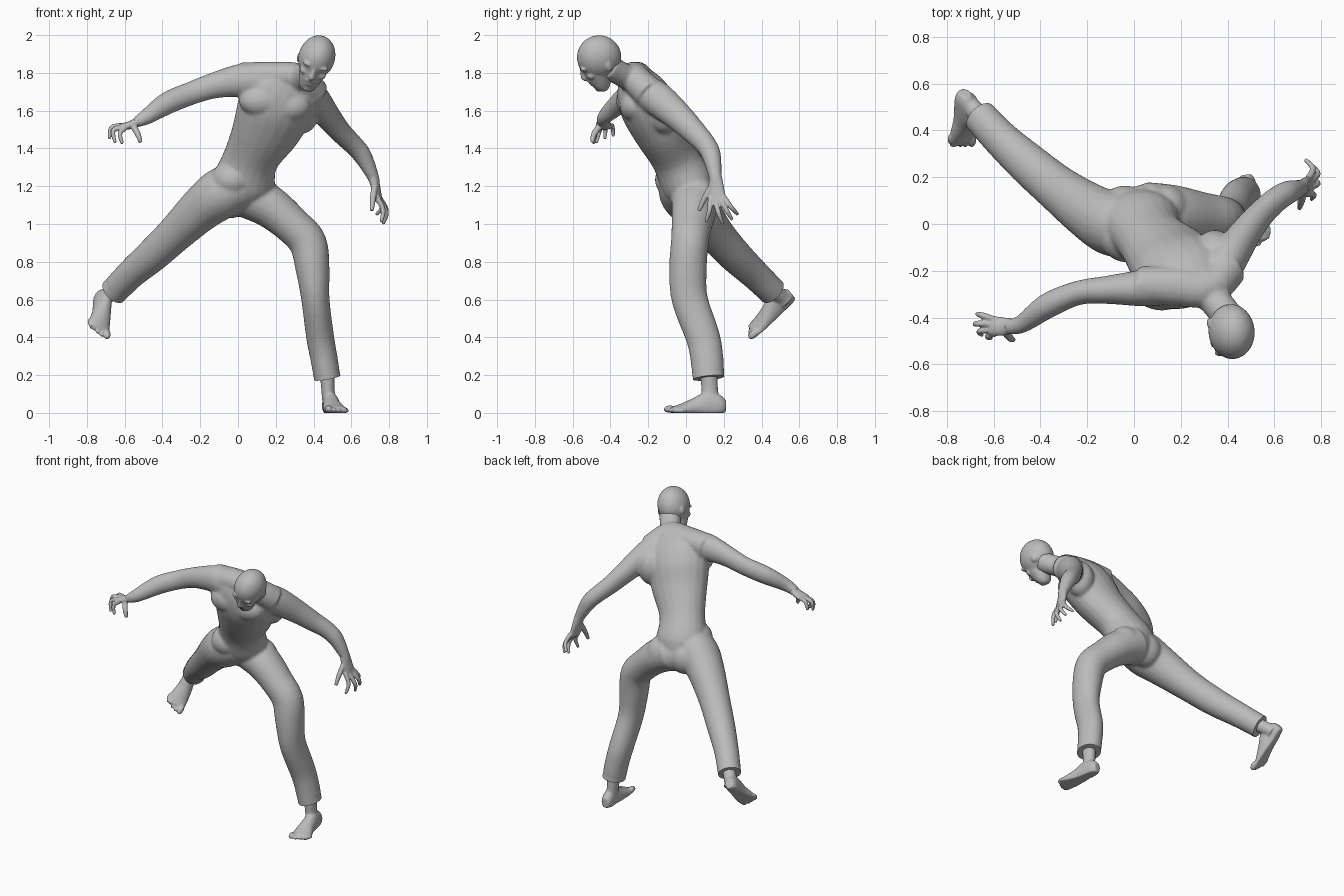
import bpy, bmesh, math
from mathutils import Vector, Matrix

grey = bpy.data.materials.new("plain_grey")
grey.diffuse_color = (0.5, 0.5, 0.5, 1)
IDENT = Matrix.Identity(4)


def spline(pts, n):
    """Catmull-Rom interpolation of (x, y, z, a, b) stations."""
    out = []
    for i in range(len(pts) - 1):
        p0, p1, p2, p3 = (pts[max(0, min(len(pts) - 1, i + k))] for k in (-1, 0, 1, 2))
        for s in range(n):
            t = s / n
            out.append([0.5 * (2 * b + (c - a) * t + (2 * a - 5 * b + 4 * c - d) * t * t
                               + (3 * b - a - 3 * c + d) * t ** 3)
                        for a, b, c, d in zip(p0, p1, p2, p3)])
    return out + [list(pts[-1])]


def loft(bm, stations, side=(1, 0, 0), mat=IDENT, n=4, seg=20, floor=None):
    """Closed tube with elliptical sections; a is the radius along side."""
    st = spline(stations, n)
    pos = [Vector(s[:3]) for s in st]
    rings = []
    for i, s in enumerate(st):
        t = (pos[min(i + 1, len(st) - 1)] - pos[max(i - 1, 0)]).normalized()
        u = Vector(side)
        u = (u - t * u.dot(t)).normalized()
        w = t.cross(u)
        ring = []
        for k in range(seg):
            a = 2 * math.pi * k / seg
            p = pos[i] + u * math.cos(a) * s[3] + w * math.sin(a) * s[4]
            if floor is not None:
                p.z = max(p.z, floor)
            ring.append(bm.verts.new(mat @ p))
        rings.append(ring)
    for r, q in zip(rings, rings[1:]):
        for k in range(seg):
            bm.faces.new((r[k], r[(k + 1) % seg], q[(k + 1) % seg], q[k]))
    bm.faces.new(rings[0][::-1])
    bm.faces.new(rings[-1])


def ball(bm, c, r, mat=IDENT):
    m = mat @ Matrix.Translation(c) @ Matrix.Diagonal((*r, 1))
    bmesh.ops.create_uvsphere(bm, u_segments=24, v_segments=16, radius=1, matrix=m)


def finish(name, bm, voxel=None, smooth=0):
    """Fuse the overlapping volumes into one smooth skin."""
    bmesh.ops.recalc_face_normals(bm, faces=bm.faces)
    me = bpy.data.meshes.new(name)
    bm.to_mesh(me)
    bm.free()
    me.materials.append(grey)
    ob = bpy.data.objects.new(name, me)
    bpy.context.collection.objects.link(ob)
    if voxel is None:                       # plain part with crisp rims
        for p in me.polygons:
            p.use_smooth = len(p.vertices) == 4
        return
    me.shade_smooth()
    rm = ob.modifiers.new("fuse", 'REMESH')
    rm.mode = 'VOXEL'
    rm.voxel_size = voxel
    rm.use_smooth_shade = True
    sm = ob.modifiers.new("soften", 'SMOOTH')
    sm.factor = 0.5
    sm.iterations = smooth


# Body: torso, shoulders, neck, arms and trousers
bm = bmesh.new()
loft(bm, [(.04, .06, 1.10, .12, .10), (.03, .01, 1.21, .165, .14), (.07, -.06, 1.35, .148, .125),
          (.15, -.145, 1.50, .185, .138), (.20, -.20, 1.62, .205, .15),
          (.24, -.24, 1.72, .195, .125), (.28, -.27, 1.80, .12, .065)], (.94, .22, -.2))
for c in [(.12, -.295, 1.655), (.27, -.275, 1.625)]:       # chest muscles
    ball(bm, c, (.115, .075, .085))
ball(bm, (.345, -.115, 1.60), (.085, .09, .12))            # left side of the back
ball(bm, (-.03, -.055, 1.235), (.115, .11, .10))           # right hip front
for c in [(-.04, .065, 1.14), (.05, .07, 1.14), (.13, .07, 1.13)]:   # buttocks
    ball(bm, c, (.105, .10, .11))
loft(bm, [(.02, -.26, 1.77, .08, .085), (.18, -.265, 1.785, .085, .075),
          (.32, -.275, 1.775, .08, .075), (.40, -.19, 1.69, .085, .085)], (0, 1, 0))
loft(bm, [(.28, -.24, 1.75, .09, .085), (.345, -.325, 1.785, .070, .066),
          (.415, -.415, 1.835, .068, .067)])
loft(bm, [(.10, -.27, 1.75, .08, .10), (.02, -.275, 1.76, .077, .09), (-.12, -.282, 1.735, .06, .07),
          (-.24, -.295, 1.695, .052, .062), (-.37, -.35, 1.642, .054, .060),
          (-.48, -.428, 1.57, .039, .043), (-.545, -.44, 1.535, .033, .027)], (0, 1, 0))
loft(bm, [(.36, -.21, 1.70, .09, .09), (.41, -.14, 1.655, .08, .09), (.48, -.035, 1.565, .066, .076),
          (.55, .05, 1.48, .056, .064), (.61, .105, 1.42, .053, .056), (.66, .135, 1.36, .049, .051),
          (.715, .155, 1.25, .032, .035), (.73, .16, 1.19, .022, .034)])
loft(bm, [(.05, .05, 1.15, .12, .13), (.17, .045, 1.09, .112, .122), (.29, .03, .99, .10, .107),
          (.37, .02, .90, .10, .10), (.395, .01, .76, .09, .10), (.41, .02, .60, .075, .096),
          (.435, .09, .40, .074, .091), (.457, .112, .28, .072, .087),
          (.470, .118, .20, .071, .084)])
loft(bm, [(.02, -.01, 1.21, .13, .13), (-.09, .0, 1.16, .135, .14), (-.20, .06, 1.075, .118, .122),
          (-.33, .155, .95, .099, .10), (-.45, .255, .837, .09, .091), (-.56, .355, .742, .079, .081),
          (-.64, .438, .662, .074, .076)])
finish("body_and_trousers", bm, .009, 9)

# Crisp trouser cuffs
bm = bmesh.new()
loft(bm, [(.452, .108, .30, .070, .085), (.473, .12, .185, .070, .083)], n=1, seg=32)
loft(bm, [(-.595, .392, .706, .074, .076), (-.657, .457, .643, .073, .075)], n=1, seg=32)
finish("trouser_cuffs", bm)

# Head, in its own tilted frame: x side, -y forward, z up
up = Vector((.3, -.5, .8)).normalized()
back = Vector((.1, .8, .55))
back = (back - up * back.dot(up)).normalized()
head = Matrix.Translation((.417, -.46, 1.883)) @ Matrix((back.cross(up), back, up)).transposed().to_4x4()
bm = bmesh.new()
ball(bm, (0, 0, 0), (.097, .118, .118), head)
loft(bm, [(0, -.080, -.167, .028, .024), (0, -.068, -.145, .048, .044), (0, -.050, -.09, .066, .070),
          (0, -.032, -.03, .079, .083), (0, -.015, .03, .085, .088)], mat=head)
loft(bm, [(0, -.106, .005, .011, .012), (0, -.116, -.03, .012, .015),
          (0, -.124, -.056, .017, .017), (0, -.112, -.068, .014, .012)], mat=head)
ball(bm, (0, -.108, -.085), (.032, .015, .010), head)       # upper lip
ball(bm, (0, -.105, -.106), (.024, .014, .010), head)       # lower lip
ball(bm, (0, -.088, -.145), (.026, .020, .020), head)       # chin
for s in (-1, 1):
    ball(bm, (s * .036, -.100, .004), (.034, .015, .013), head)     # brow
    ball(bm, (s * .044, -.082, -.050), (.028, .024, .022), head)    # cheek
    ball(bm, (s * .085, .022, -.040), (.012, .022, .033), head)     # ear
finish("head", bm, .006, 4)


# Hands: palm, four fingers and thumb given as base, knuckle, tip
def hand(name, palm, side, digits):
    bm = bmesh.new()
    loft(bm, palm, side)
    for i, (a, b, c) in enumerate(digits):
        r = .016 if i == 4 else .0135
        loft(bm, [(*a, r * 1.1, r * 1.1), (*b, r, r), (*c, r * .65, r * .65)], (.3, .9, .2), seg=10)
    finish(name, bm, .005, 2)


hand("right_hand", [(-.52, -.435, 1.548, .032, .026), (-.565, -.438, 1.525, .040, .022),
                    (-.615, -.433, 1.515, .042, .018)], (0, 1, 0),
     [((-.59, -.465, 1.515), (-.625, -.48, 1.48), (-.612, -.49, 1.425)),
      ((-.60, -.45, 1.517), (-.66, -.458, 1.495), (-.65, -.475, 1.43)),
      ((-.605, -.427, 1.52), (-.67, -.426, 1.51), (-.68, -.43, 1.45)),
      ((-.60, -.408, 1.52), (-.65, -.39, 1.515), (-.672, -.385, 1.465)),
      ((-.555, -.455, 1.52), (-.53, -.487, 1.475), (-.515, -.495, 1.432))])
hand("left_hand", [(.714, .155, 1.26, .033, .030), (.73, .16, 1.19, .042, .023),
                   (.747, .166, 1.12, .046, .018)], (.2, 1, 0),
     [((.737, .13, 1.14), (.768, .125, 1.075), (.758, .105, 1.01)),
      ((.747, .155, 1.13), (.785, .172, 1.06), (.768, .195, 1.0)),
      ((.75, .18, 1.135), (.785, .213, 1.075), (.768, .245, 1.022)),
      ((.748, .198, 1.145), (.765, .238, 1.09), (.732, .275, 1.05)),
      ((.722, .13, 1.19), (.714, .095, 1.13), (.708, .068, 1.07))])


# Feet: heel at the origin, toes towards -y, sole at z = 0, big toe on side s
def foot(name, mat, s, ankle):
    bm = bmesh.new()
    loft(bm, [(0, .0, .035, .024, .032), (0, -.03, .036, .038, .057), (0, -.09, .040, .041, .073),
              (s * .004, -.16, .028, .050, .053), (0, -.23, .016, .061, .035),
              (0, -.285, .012, .060, .021)], mat=mat, floor=0)
    for i in range(5):                                      # toes
        r = .020 if i == 0 else .0145 - i * .0005
        x = s * (.044 - i * .0245 - (.004 if i else 0))
        ball(bm, (x, -.292 + i * i * .0028, r), (r, .034 - i * .002, r), mat)
    loft(bm, ankle, seg=16)
    finish(name, bm, .006, 3)


foot("left_foot", Matrix.Translation((.477, .21, 0)) @ Matrix.Rotation(math.radians(9), 4, 'Z'), -1,
     [(.483, .13, .05, .036, .05), (.476, .125, .13, .036, .044), (.473, .12, .24, .042, .048)])

y = Vector((0, .77, .64)).normalized()
x = Vector((.77, 0, -.63))
x = (x - y * x.dot(y)).normalized()
tilt = Matrix((x, y, x.cross(y))).transposed().to_4x4()
foot("right_foot", Matrix.Translation((-.742, .578, .608)) @ tilt, 1,
     [(-.715, .525, .59, .044, .048), (-.695, .50, .615, .041, .043), (-.62, .42, .68, .042, .044)])
